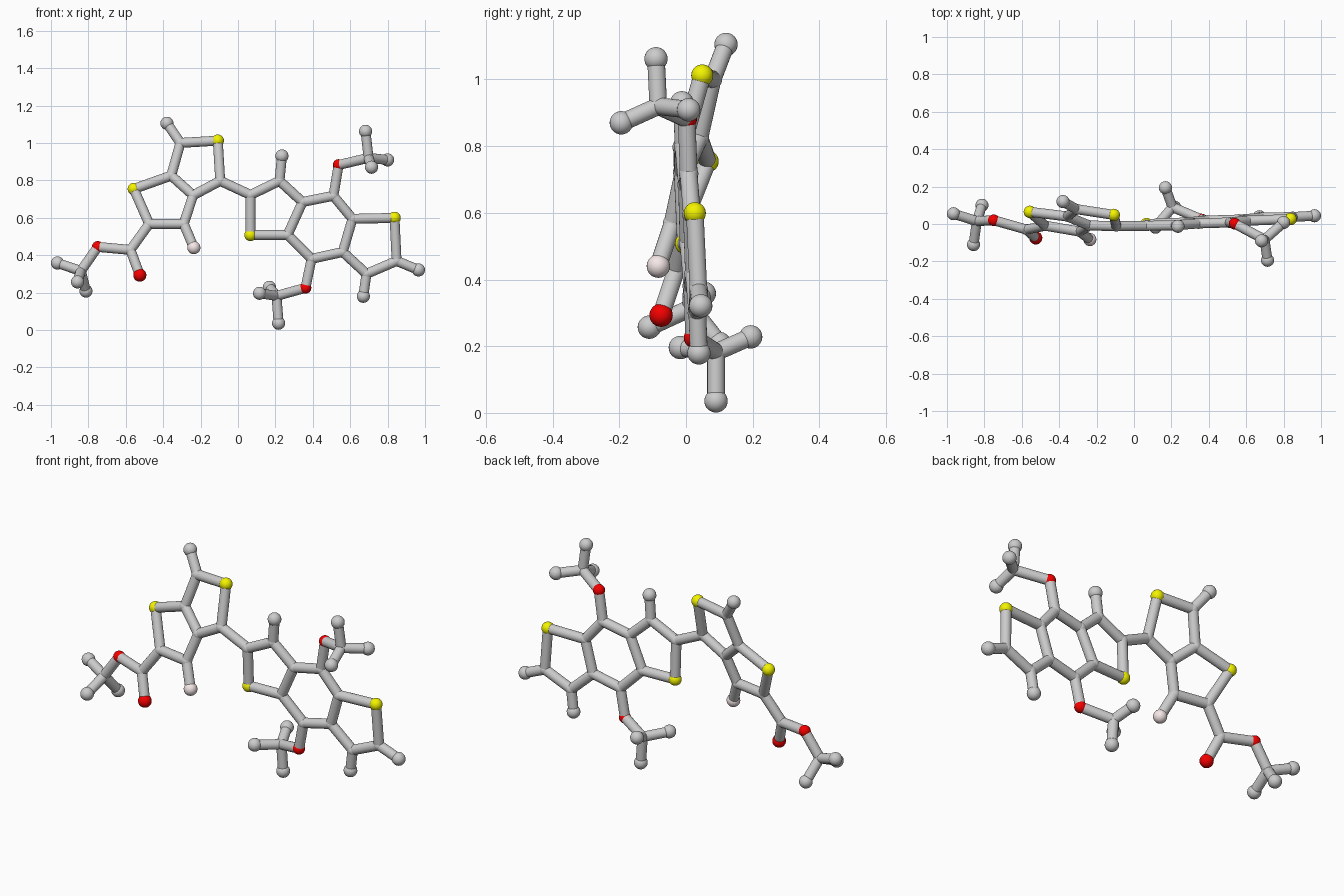
import bpy
from mathutils import Vector

if "Cube" in bpy.data.objects:
    bpy.data.objects.remove(bpy.data.objects["Cube"])

BOND_R = 0.0265
COLOURS = {"sulfur": (0.9, 0.9, 0.0, 1), "oxygen": (0.9, 0.0, 0.0, 1), "fluorine": (0.92, 0.8, 0.8, 1)}
MATS = {}
for key, col in COLOURS.items():
    MATS[key] = bpy.data.materials.new(key)
    MATS[key].diffuse_color = col


# each fused ring system lies on its own slightly tilted plane
def left_plane(x, z):
    return Vector((x, -0.243 - 0.17 * x + 0.27 * z, z))


def right_plane(x, z):
    return Vector((x, 0.02 + 0.04 * x - 0.045 * z, z))


# left ring pair with its ester carbon and carbonyl oxygen (x, z)
left = {
    "A": (-.38, 1.105), "B": (-.308, 1.0), "S1": (-.108, 1.012), "C": (-.095, .797),
    "D": (-.24, .72), "E": (-.357, .825), "S2": (-.557, .754), "G": (-.475, .567),
    "H": (-.29, .567), "F1": (-.236, .44), "I": (-.575, .428), "O1": (-.525, .293),
}
# right three-ring system (x, z)
right = {
    "J": (.067, .722), "K": (.222, .797), "L": (.235, .93), "M": (.345, .684),
    "N": (.265, .508), "S3": (.067, .508), "P": (.51, .717), "Q": (.612, .594),
    "R": (.56, .417), "T": (.393, .38), "O3": (.538, .882), "S4": (.837, .599),
    "U": (.848, .369), "V": (.965, .321), "W": (.687, .30), "X": (.67, .18),
    "O4": (.361, .225),
}
pos = {k: left_plane(*v) for k, v in left.items()}
pos.update({k: right_plane(*v) for k, v in right.items()})
pos["S2"].y = 0.065
pos["F1"].y = -0.083
# three-armed side groups: oxygen, hub and three ends
pos["O2"] = Vector((-.75, .02, .444))
groups = {
    "O2": [(-.84, .015, .315), (-.965, .055, .358), (-.858, -.11, .257), (-.813, .10, .208)],
    "O3": [(.698, -.083, .92), (.682, -.09, 1.062), (.714, -.194, .87), (.80, .008, .909)],
    "O4": [(.206, .09, .182), (.115, -.017, .196), (.168, .194, .228), (.217, .09, .036)],
}

chains = ["A B S1 C D E B", "E S2 G H D", "H F1", "G I O1", "I O2", "C J K M N S3 J", "K L",
          "M P Q R T N", "P O3", "T O4", "Q S4 U W R", "U V", "W X"]
bonds = []
for chain in chains:
    keys = chain.split()
    bonds += list(zip(keys, keys[1:]))
for oxy, pts in groups.items():
    hub = oxy + "hub"
    pos[hub] = Vector(pts[0])
    bonds.append((oxy, hub))
    for i, p in enumerate(pts[1:]):
        pos[f"{oxy}end{i}"] = Vector(p)
        bonds.append((hub, f"{oxy}end{i}"))


# atom balls
def ball(key):
    kind = "carbon"
    if "hub" not in key and "end" not in key:
        kind = {"S1": "sulfur", "S2": "sulfur", "S3": "sulfur", "S4": "sulfur", "O1": "oxygen",
                "O2": "oxygen", "O3": "oxygen", "O4": "oxygen", "F1": "fluorine"}.get(key, "carbon")
    terminal = sum(key in b for b in bonds) == 1
    r = 0.035 if terminal else {"sulfur": 0.033, "oxygen": 0.031}.get(kind, 0.029)
    bpy.ops.mesh.primitive_uv_sphere_add(segments=24, ring_count=16, radius=r, location=pos[key])
    ob = bpy.context.object
    ob.name = kind + "_ball"
    bpy.ops.object.shade_smooth()
    if kind in MATS:
        ob.data.materials.append(MATS[kind])


# bond sticks
def stick(a, b):
    d = pos[b] - pos[a]
    bpy.ops.mesh.primitive_cylinder_add(vertices=20, radius=BOND_R, depth=d.length,
                                        location=(pos[a] + pos[b]) / 2,
                                        rotation=d.to_track_quat('Z', 'Y').to_euler())
    bpy.context.object.name = "bond_stick"
    bpy.ops.object.shade_smooth_by_angle()


for key in pos:
    ball(key)
for a, b in bonds:
    stick(a, b)

for m in bpy.data.materials:
    if m.users and not m.is_grease_pencil:
        m.use_nodes = True
        m.node_tree.nodes["Principled BSDF"].inputs["Base Color"].default_value = m.diffuse_color
